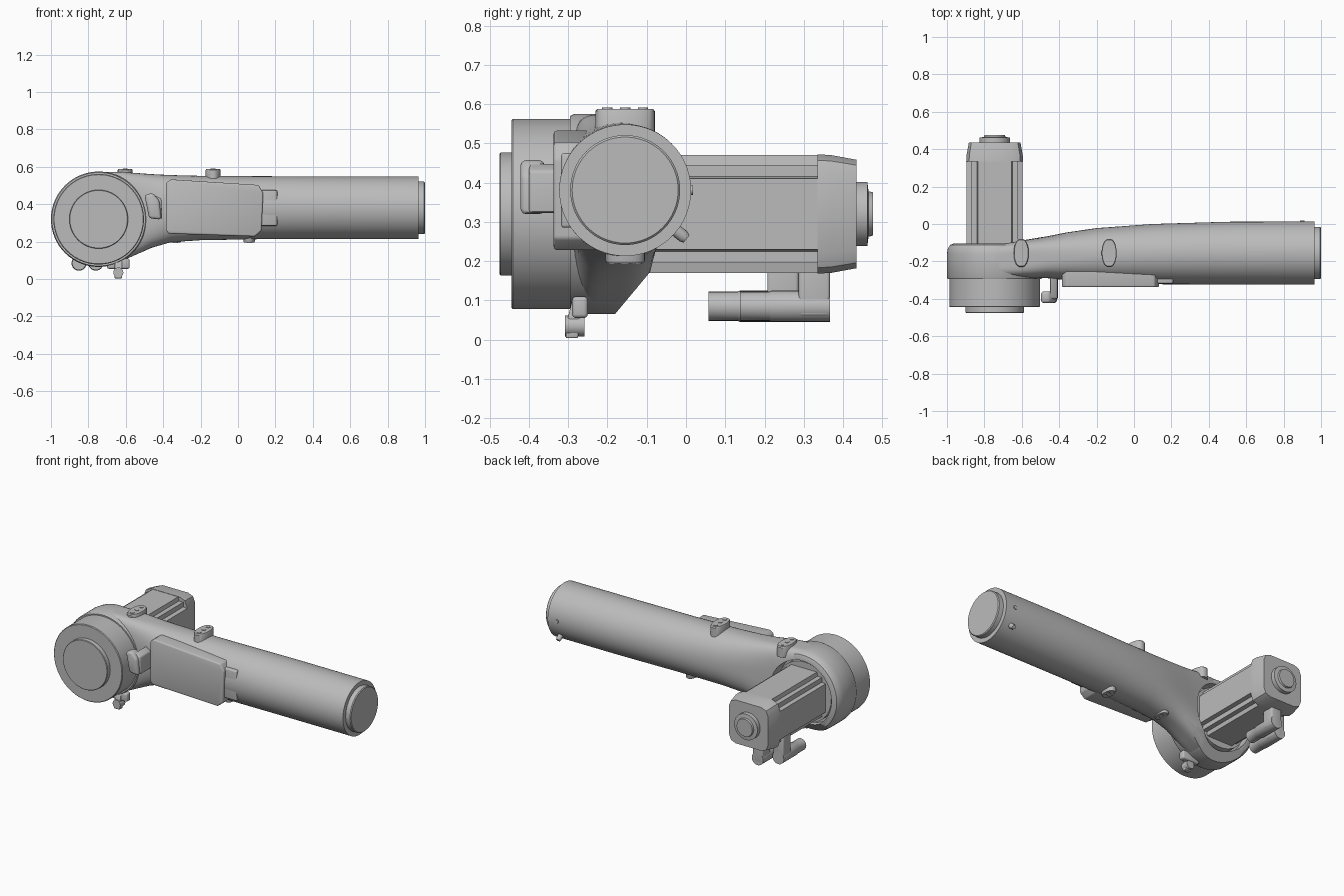
import bpy, bmesh, math
from mathutils import Vector

cube = bpy.data.objects.get("Cube")
if cube:
    bpy.data.objects.remove(cube, do_unlink=True)

grey = bpy.data.materials.new("machine grey")
grey.use_nodes = True
grey.diffuse_color = (0.5, 0.5, 0.5, 1)
grey.node_tree.nodes["Principled BSDF"].inputs["Base Color"].default_value = (0.5, 0.5, 0.5, 1)


def skin(name, rings, bevel=0):
    """Join equal rings of points into a closed, smooth-shaded solid."""
    bm = bmesh.new()
    loops = [[bm.verts.new(p) for p in ring] for ring in rings]
    n = len(loops[0])
    for a, b in zip(loops, loops[1:]):
        for i in range(n):
            j = (i + 1) % n
            bm.faces.new((a[i], a[j], b[j], b[i]))
    bm.faces.new(loops[0][::-1])
    bm.faces.new(loops[-1])
    bmesh.ops.recalc_face_normals(bm, faces=bm.faces)
    mesh = bpy.data.meshes.new(name)
    bm.to_mesh(mesh)
    bm.free()
    mesh.materials.append(grey)
    ob = bpy.data.objects.new(name, mesh)
    bpy.context.collection.objects.link(ob)
    bpy.ops.object.select_all(action='DESELECT')
    ob.select_set(True)
    bpy.context.view_layer.objects.active = ob
    if bevel:
        mod = ob.modifiers.new("soft edges", 'BEVEL')
        mod.width, mod.segments = bevel, 3
        bpy.ops.object.modifier_apply(modifier=mod.name)
    bpy.ops.object.shade_smooth_by_angle(angle=math.radians(32))
    return ob


def lathe(name, profile, origin, axis, sides=64):
    """Turn (radius, distance) pairs round an axis through origin."""
    axis = Vector(axis).normalized()
    u = axis.orthogonal().normalized()
    v = axis.cross(u)
    turns = [2 * math.pi * i / sides for i in range(sides)]
    return skin(name, [[Vector(origin) + axis * t + r * (u * math.cos(a) + v * math.sin(a))
                        for a in turns] for r, t in profile])


def prism_y(name, points, y0, y1, bevel=0):
    return skin(name, [[(x, y, z) for x, z in points] for y in (y0, y1)], bevel)


def box(name, lo, hi, bevel=0):
    pts = [(lo[0], lo[2]), (hi[0], lo[2]), (hi[0], hi[2]), (lo[0], hi[2])]
    return prism_y(name, pts, lo[1], hi[1], bevel)


def cut(target, cutter):
    mod = target.modifiers.new("cut", 'BOOLEAN')
    mod.operation, mod.object, mod.solver = 'DIFFERENCE', cutter, 'EXACT'
    bpy.context.view_layer.objects.active = target
    bpy.ops.object.modifier_apply(modifier=mod.name)


CX, CZ = -0.745, 0.32          # joint axis
TY, TZ = -0.155, 0.381         # tube axis

# Arm: round tube that flattens and flares into the joint housing
stations = [  # x, y back/front, z low/high, squareness
    (-0.74, -0.29, -0.105, 0.068, 0.574, 6), (-0.62, -0.29, -0.09, 0.097, 0.573, 5),
    (-0.54, -0.29, -0.078, 0.133, 0.567, 4), (-0.46, -0.29, -0.065, 0.168, 0.561, 3.2),
    (-0.36, -0.3, -0.045, 0.197, 0.556, 2.6), (-0.2, -0.312, -0.022, 0.208, 0.552, 2.2),
    (0.1, -0.322, 0.0, 0.213, 0.55, 2), (0.5, -0.323, 0.012, 0.213, 0.549, 2),
    (0.965, -0.323, 0.013, 0.213, 0.548, 2)]
rings = []
for x, y0, y1, z0, z1, power in stations:
    ring = []
    for i in range(80):
        a = 2 * math.pi * i / 80
        c, s = math.cos(a), math.sin(a)
        k = (abs(c) ** power + abs(s) ** power) ** (-1 / power)
        ring.append((x, (y0 + y1) / 2 + k * c * (y1 - y0) / 2, (z0 + z1) / 2 + k * s * (z1 - z0) / 2))
    rings.append(ring)
arm = skin("arm_tube", rings)

# Joint housing with rounded back rim
housing = lathe("joint_housing", [(0.25, -0.295), (0.255, -0.285), (0.255, -0.16), (0.25, -0.13),
                                  (0.238, -0.112), (0.22, -0.105)], (CX, 0, CZ), (0, 1, 0), 96)

# Open the housing at the back and slope its lower rim
well = lathe("well_cutter", [(0.205, -0.17), (0.205, 0.3)], (CX, 0, CZ), (0, 1, 0), 96)
wedge = skin("rim_cutter", [[(x, -0.21, 0.03), (x, -0.06, 0.21), (x, 0.2, 0.21), (x, 0.2, 0.03)]
                            for x in (-1.1, -0.5)])
for part in (arm, housing):
    for cutter in (well, wedge):
        cut(part, cutter)
    bpy.ops.object.select_all(action='DESELECT')
    part.select_set(True)
    bpy.ops.object.shade_smooth_by_angle(angle=math.radians(32))
for cutter in (well, wedge):
    bpy.data.objects.remove(cutter, do_unlink=True)

# Tube end: stepped cap
lathe("tube_end_cap", [(0.14, 0.95), (0.14, 0.995), (0.135, 1.0)], (0, TY, TZ), (1, 0, 0))

# Gear drum and output flange
lathe("gear_drum", [(0.242, -0.28), (0.242, -0.441), (0.238, -0.445)], (CX, 0, CZ), (0, 1, 0), 96)
lathe("output_flange", [(0.157, -0.44), (0.157, -0.472), (0.154, -0.475)], (CX, 0, CZ), (0, 1, 0))

# Motor: notched body, chamfered tail and round encoder cover
def quarter_turns(corner):
    pts = []
    for q in range(4):
        c, s = round(math.cos(q * math.pi / 2)), round(math.sin(q * math.pi / 2))
        pts += [(CX + c * x - s * z, CZ + s * x + c * z) for x, z in corner]
    return pts

prism_y("motor_body", quarter_turns([(0.15, 0.09), (0.125, 0.095), (0.125, 0.125),
                                     (0.095, 0.125), (0.09, 0.15)]), -0.18, 0.34)
tail = [quarter_turns([(h, h * 0.65), (h * 0.9, h * 0.9), (h * 0.65, h)]) for h in (0.152, 0.15, 0.138)]
skin("motor_tail", [[(x, y, z) for x, z in ring] for ring, y in zip(tail, (0.335, 0.37, 0.435))])
lathe("motor_flange", [(0.19, -0.175), (0.19, -0.125)], (CX, 0, CZ), (0, 1, 0))
lathe("encoder_cover", [(0.082, 0.43), (0.082, 0.462), (0.058, 0.465), (0.055, 0.476)],
      (CX, 0, CZ), (0, 1, 0), 48)

# Elbow plugs beneath the motor
for i, (x, y) in enumerate(((-0.76, 0.327), (-0.85, 0.247))):
    box(f"plug_stem_{i}", (x - 0.036, y - 0.04, 0.06), (x + 0.036, y + 0.04, 0.23), 0.008)
    lathe(f"plug_elbow_{i}", [(0.04, 0.04), (0.04, -0.11), (0.037, -0.115), (0.037, -0.19)],
          (x, y, 0.085), (0, 1, 0), 24)

# Front access panel with latch block
prism_y("access_panel", [(-0.385, 0.26), (-0.37, 0.243), (0.09, 0.228), (0.125, 0.258), (0.135, 0.46),
                         (0.11, 0.503), (-0.36, 0.533), (-0.385, 0.515)], -0.337, -0.2, 0.008)
box("panel_latch", (0.12, -0.318, 0.285), (0.21, -0.25, 0.475), 0.008)

# Slanted cable bracket beside the drum
prism_y("cable_bracket", [(-0.475, 0.325), (-0.41, 0.318), (-0.42, 0.42), (-0.455, 0.46), (-0.5, 0.45)],
        -0.422, -0.36, 0.015)
prism_y("bracket_foot", [(-0.44, 0.325), (-0.405, 0.322), (-0.41, 0.43), (-0.45, 0.45)],
        -0.4, -0.25, 0.008)

# Oval cable lugs with screw heads, on top and below
def lug(name, x, y, z0, z1, half_x, half_y):
    oval = [(math.copysign(abs(math.cos(a)) ** 0.8, math.cos(a)), math.sin(a))
            for a in (2 * math.pi * i / 32 for i in range(32))]
    skin(name, [[(x + half_x * k * c, y + half_y * k * s, z) for c, s in oval]
                for z, k in ((z0, 1.0), (z1 - math.copysign(0.006, z1 - z0), 1.0), (z1, 0.93))])
    for i in (-1, 0, 1):
        lathe(f"{name}_screw_{i + 1}", [(0.013, 0), (0.013, math.copysign(0.003, z1 - z0))],
              (x, y + i * half_y * 0.6, z1), (0, 0, 1), 16)

for i, x in enumerate((-0.603, -0.133)):
    lug(f"top_lug_{i}", x, TY, 0.52, 0.588, 0.04, 0.076)
for i, x in enumerate((-0.335, 0.06)):
    lug(f"bottom_lug_{i}", x, TY, 0.26, 0.195, 0.03, 0.05)

# Hanging cable clip below the drum
skin("clip_plate", [[(x, -0.255, 0.1), (x, -0.29, 0.1), (x, -0.3, 0.06), (x, -0.307, 0.004),
                     (x, -0.275, 0.004), (x, -0.27, 0.06)] for x in (-0.66, -0.62)], 0.004)
lathe("clip_barrel", [(0.027, -0.308), (0.027, -0.258)], (-0.64, 0, 0.035), (0, 1, 0), 24)
box("clip_base", (-0.7, -0.29, 0.055), (-0.58, -0.25, 0.11), 0.01)

# Locating pins near the tube end
lathe("end_pin", [(0.016, 0.15), (0.016, 0.19), (0.012, 0.2)], (0.9, TY, TZ), (0, 0.78, -0.62), 16)
lathe("end_stud", [(0.012, 0.15), (0.012, 0.173)], (0.9, TY, TZ), (0, 1, 0), 16)
